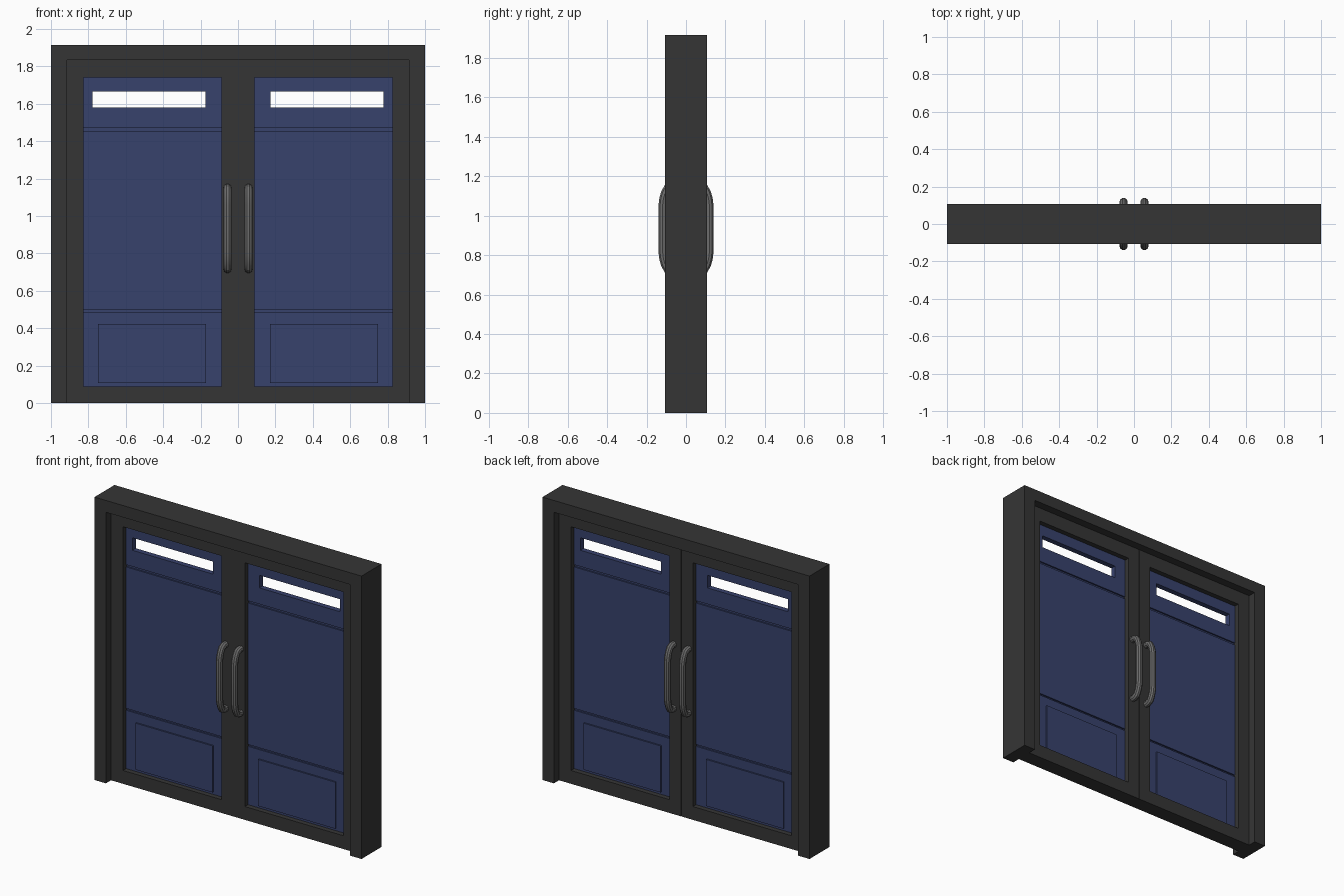
import bpy, bmesh

if "Cube" in bpy.data.objects:
    bpy.data.objects.remove(bpy.data.objects["Cube"])

def material(name, rgb):
    m = bpy.data.materials.new(name)
    m.diffuse_color = (*rgb, 1)
    m.use_nodes = True
    m.node_tree.nodes["Principled BSDF"].inputs["Base Color"].default_value = m.diffuse_color
    return m

CHARCOAL = material("charcoal", (0.036, 0.036, 0.036))
BLUE = material("navy blue", (0.039, 0.054, 0.152))
STEEL = material("steel grey", (0.15, 0.15, 0.15))

def finish(name, bm, mat, mirror):
    bmesh.ops.recalc_face_normals(bm, faces=bm.faces)
    me = bpy.data.meshes.new(name)
    bm.to_mesh(me)
    bm.free()
    me.materials.append(mat)
    ob = bpy.data.objects.new(name, me)
    bpy.context.collection.objects.link(ob)
    if mirror:
        mod = ob.modifiers.new("mirror", 'MIRROR')
        mod.use_mirror_merge = False
    return ob

def prism(name, outline, y0, y1, mat, mirror=True):
    """Extrude an x,z outline from y0 to y1."""
    bm = bmesh.new()
    f = bm.faces.new([bm.verts.new((x, y0, z)) for x, z in outline])
    ext = bmesh.ops.extrude_face_region(bm, geom=[f])
    verts = [v for v in ext["geom"] if isinstance(v, bmesh.types.BMVert)]
    bmesh.ops.translate(bm, vec=(0, y1 - y0, 0), verts=verts)
    return finish(name, bm, mat, mirror)

def rect(x0, x1, z0, z1):
    return [(x0, z0), (x1, z0), (x1, z1), (x0, z1)]

def ring(name, outer, inner, half, mat):
    """Rectangular slab with a rectangular hole, y from -half to half."""
    bm = bmesh.new()
    loops = [[bm.verts.new((x, y, z)) for x, z in pts]
             for pts, y in ((outer, -half), (inner, -half), (inner, half), (outer, half))]
    for a in range(4):
        p, q = loops[a], loops[(a + 1) % 4]
        for i in range(4):
            j = (i + 1) % 4
            bm.faces.new((p[i], p[j], q[j], q[i]))
    return finish(name, bm, mat, True)

D = 0.052       # half thickness of door leaf
P = 0.018       # half thickness of blue panels
X0, X1 = 0.088, 0.825

# Surround: jambs and head, no sill
prism("door_frame", [(-1, 0), (-1, 1.915), (1, 1.915), (1, 0), (0.915, 0),
                     (0.915, 1.835), (-0.915, 1.835), (-0.915, 0)],
      -0.107, 0.107, CHARCOAL, mirror=False)

# Door leaves: stiles and rails, with a strip closing the centre gap
ring("door_stiles", rect(0.002, 0.915, 0, 1.835), rect(X0, X1, 0.09, 1.74), D, CHARCOAL)
prism("meeting_strip", rect(-0.002, 0.002, 0, 1.835), -D, 0.04, CHARCOAL, mirror=False)

# Blue infill panels separated by thin grooves
ring("window_panel", rect(X0, X1, 1.47, 1.74), rect(0.173, 0.778, 1.58, 1.665), P, BLUE)
prism("middle_panel", rect(X0, X1, 0.497, 1.455), -P, P, BLUE)
prism("lower_panel", rect(X0, X1, 0.09, 0.485), -P, P, BLUE)
for z0, z1 in ((1.455, 1.47), (0.485, 0.497)):
    prism("panel_groove", rect(X0, X1, z0, z1), -0.008, 0.008, BLUE)

# Raised kick plates and pull handles on both sides
for side, s in (("front", -1), ("back", 1)):
    prism(side + "_kick_plate", rect(0.17, 0.748, 0.107, 0.422), s * P, s * (P + 0.01), BLUE)

    half = [(0.045, 0.717), (0.075, 0.717), (0.092, 0.726), (0.105, 0.75),
            (0.114, 0.778), (0.118, 0.81)]
    path = half + [(y, 1.867 - z) for y, z in reversed(half)]
    for label, hx in (("left", -0.056), ("right", 0.056)):
        cu = bpy.data.curves.new("handle_path", 'CURVE')
        cu.dimensions = '3D'
        cu.bevel_depth = 0.022
        cu.bevel_resolution = 3
        cu.use_fill_caps = True
        sp = cu.splines.new('POLY')
        sp.points.add(len(path) - 1)
        for pt, (y, z) in zip(sp.points, path):
            pt.co = (hx, s * y, z, 1)
        cu.materials.append(STEEL)
        ob = bpy.data.objects.new(f"{side}_{label}_handle", cu)
        bpy.context.collection.objects.link(ob)
        bpy.ops.object.select_all(action='DESELECT')
        ob.select_set(True)
        bpy.context.view_layer.objects.active = ob
        bpy.ops.object.convert(target='MESH')
        bpy.ops.object.shade_smooth_by_angle()
